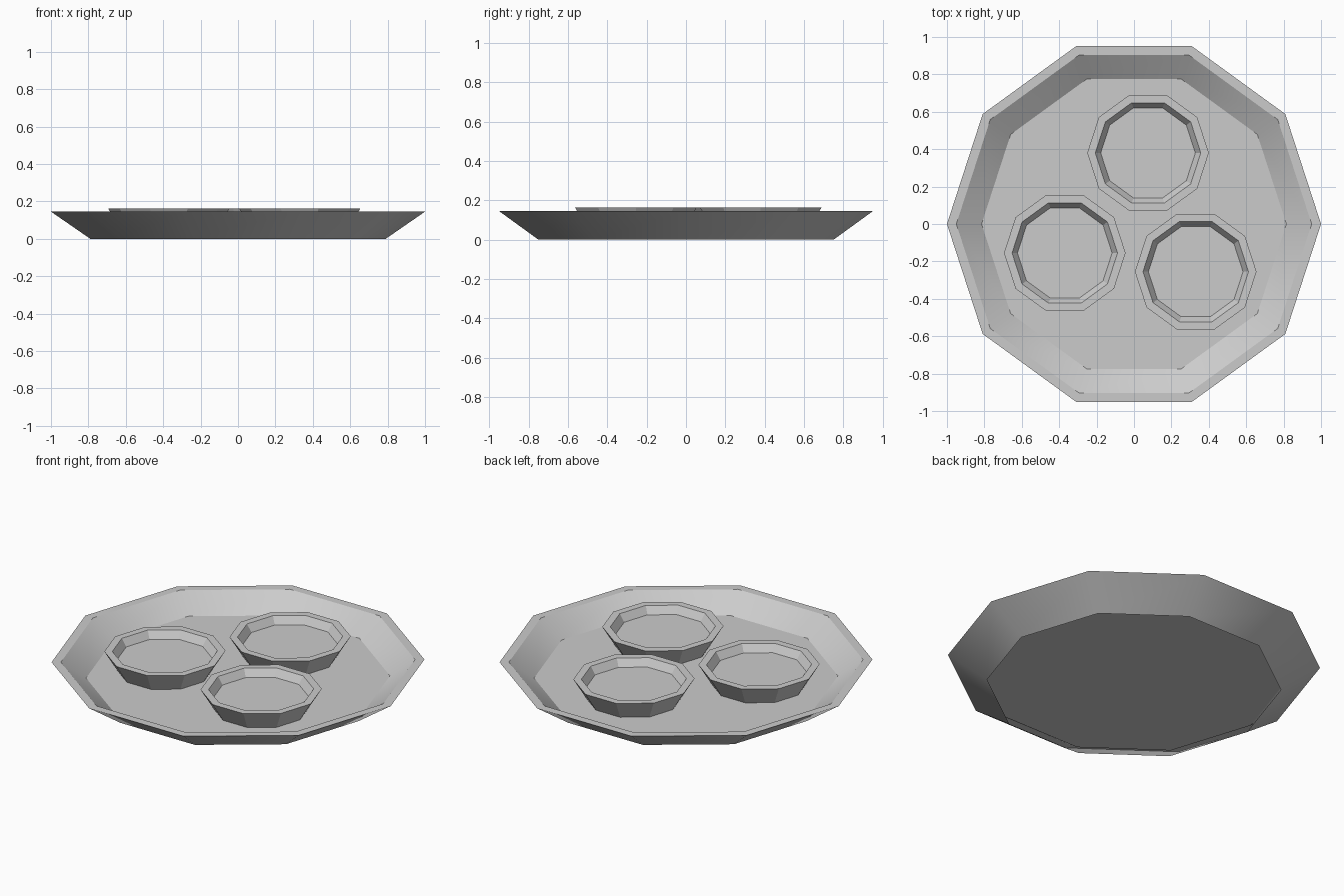
import bpy
import bmesh
import math

# Remove the default cube
cube = bpy.data.objects.get("Cube")
if cube:
    bpy.data.objects.remove(cube, do_unlink=True)

SIDES = 10

# One plain grey for every part
grey = bpy.data.materials.new("plain_grey")
grey.use_nodes = True
colour = (0.6, 0.6, 0.6, 1.0)
grey.diffuse_color = colour
shader = grey.node_tree.nodes["Principled BSDF"]
shader.inputs["Base Color"].default_value = colour
shader.inputs["Roughness"].default_value = 0.8


def make_dish(name, profile, location):
    """Turn a (radius, height) profile into a ten-sided dish with an open foot."""
    bm = bmesh.new()
    rings = []
    for radius, height in profile:
        ring = []
        for i in range(SIDES):
            angle = math.tau * i / SIDES
            ring.append(bm.verts.new((radius * math.cos(angle), radius * math.sin(angle), height)))
        rings.append(ring)
    for low, high in zip(rings, rings[1:]):
        for i in range(SIDES):
            j = (i + 1) % SIDES
            bm.faces.new((low[i], low[j], high[j], high[i]))
    bm.faces.new(rings[-1])
    mesh = bpy.data.meshes.new(name)
    bm.to_mesh(mesh)
    bm.free()
    mesh.materials.append(grey)
    dish = bpy.data.objects.new(name, mesh)
    bpy.context.collection.objects.link(dish)
    dish.location = location

    # Soften the wall corners, keep rim and floor edges crisp
    bpy.ops.object.select_all(action="DESELECT")
    dish.select_set(True)
    bpy.context.view_layer.objects.active = dish
    bpy.ops.object.shade_smooth_by_angle(angle=math.radians(30))
    return dish


# Large tray: foot, outer rim, inner rim, floor
FLOOR = 0.05
tray_profile = [(0.79, 0), (1.0, 0.145), (0.95, 0.145), (0.815, FLOOR)]
make_dish("tray", tray_profile, (0, 0, 0))

# Three small bowls standing on the tray floor
bowl_profile = [(0.255, 0), (0.325, 0.113), (0.282, 0.113), (0.253, 0.07)]
bowl_places = {
    "back_bowl": (0.075, 0.38),
    "right_bowl": (-0.37, -0.155),
    "left_bowl": (0.33, -0.255),
}
for name, (x, y) in bowl_places.items():
    make_dish(name, bowl_profile, (x, y, FLOOR))
